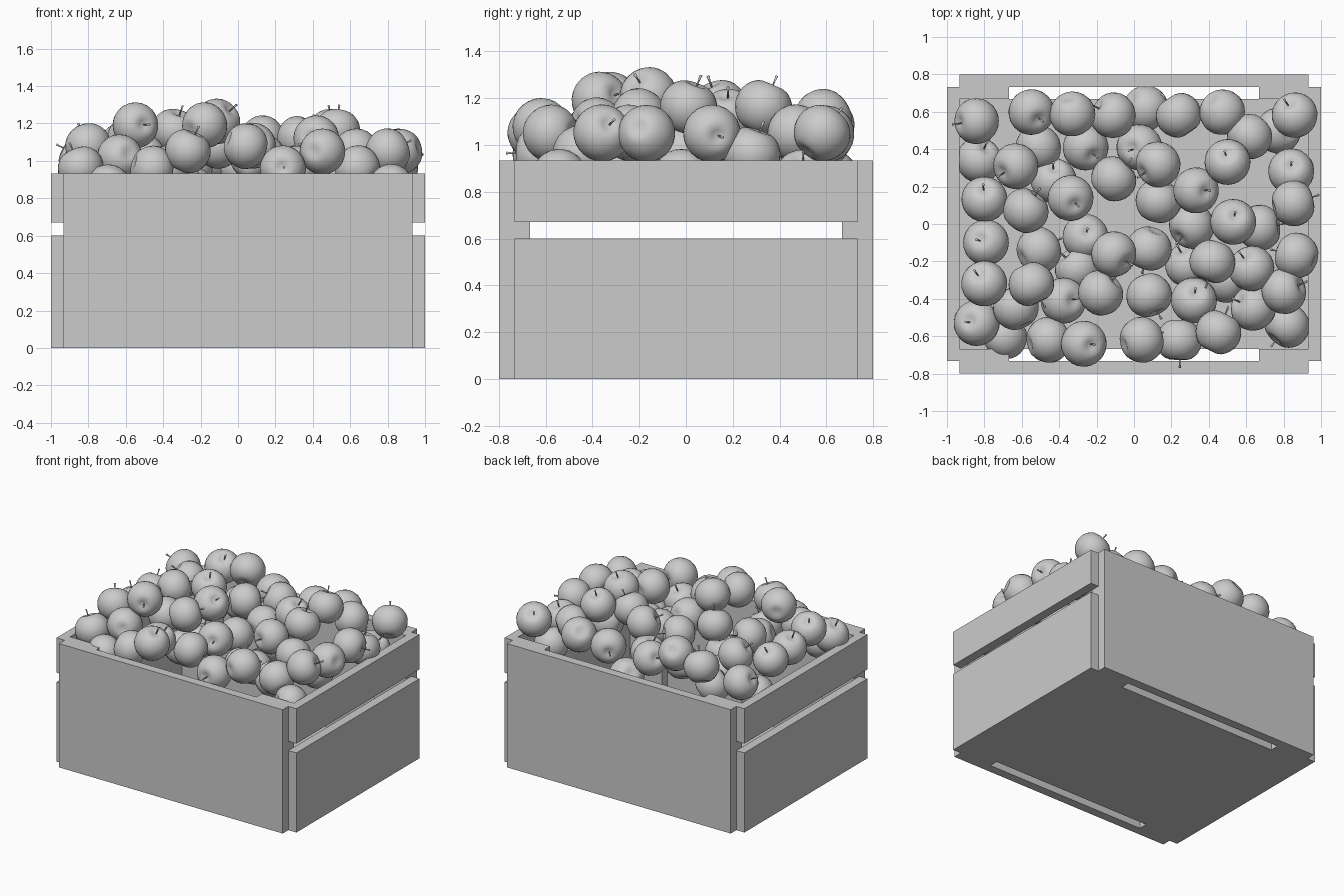
import bpy, bmesh, math, random
from mathutils import Euler, Matrix

if "Cube" in bpy.data.objects:
    bpy.data.objects.remove(bpy.data.objects["Cube"])

random.seed(7)


def box(name, x0, x1, y0, y1, z0, z1):
    bm = bmesh.new()
    bmesh.ops.create_cube(bm, size=1)
    bmesh.ops.scale(bm, vec=(x1 - x0, y1 - y0, z1 - z0), verts=bm.verts)
    bmesh.ops.translate(bm, vec=((x0 + x1) / 2, (y0 + y1) / 2, (z0 + z1) / 2), verts=bm.verts)
    me = bpy.data.meshes.new(name)
    bm.to_mesh(me)
    bm.free()
    bpy.context.collection.objects.link(bpy.data.objects.new(name, me))


def mirrored(name, axes, x, y, z):
    """Box given in the positive quadrant, repeated across the chosen axes."""
    for sx in ((1, -1) if 'x' in axes else (1,)):
        for sy in ((1, -1) if 'y' in axes else (1,)):
            xs, ys = sorted(v * sx for v in x), sorted(v * sy for v in y)
            box(name, *xs, *ys, *z)


# Crate: floor, long walls, slatted ends, inner corner posts
T = 0.933
box("crate_floor", -T, T, -0.667, 0.667, 0, 0.067)
mirrored("long_wall", 'y', (-T, T), (0.733, 0.8), (0, T))
mirrored("end_lower_board", 'x', (T, 1), (-0.733, 0.733), (0, 0.6))
mirrored("end_upper_board", 'x', (T, 1), (-0.733, 0.733), (0.67, T))
mirrored("corner_post", 'xy', (0.667, T), (0.667, 0.733), (0, T))


# Shared apple mesh: lathed profile with dimples, plus a short stem
def lathe(bm, profile, steps, lean=0.0):
    rings = []
    for r, z in profile:
        if r == 0:
            rings.append([bm.verts.new((lean * z, 0, z))])
        else:
            rings.append([bm.verts.new((r * math.cos(a) + lean * z, r * math.sin(a), z))
                          for a in (2 * math.pi * i / steps for i in range(steps))])
    for a, b in zip(rings, rings[1:]):
        for i in range(steps):
            j = (i + 1) % steps
            if len(a) == 1:
                bm.faces.new((a[0], b[j], b[i]))
            elif len(b) == 1:
                bm.faces.new((a[i], a[j], b[0]))
            else:
                bm.faces.new((a[i], a[j], b[j], b[i]))


bm = bmesh.new()
R = 0.123
profile = [(0, -0.098)]
for k in range(1, 16):
    t = math.pi * k / 16
    s, c = math.sin(t), -math.cos(t)
    dip = 0.026 * math.exp(-(s / 0.28) ** 2)
    profile.append((R * s * (1 + 0.04 * c), R * 0.96 * c - math.copysign(dip, c)))
profile.append((0, 0.09))
lathe(bm, profile, 24)
lathe(bm, [(0, 0.088), (0.004, 0.088), (0.004, 0.125), (0.007, 0.148), (0, 0.149)], 6, 0.08)
bmesh.ops.recalc_face_normals(bm, faces=bm.faces)
for f in bm.faces:
    f.smooth = True
apple = bpy.data.meshes.new("apple")
bm.to_mesh(apple)
bm.free()

# Apple rows from back to front, grouped by height: {z: [(x, y), ...]}
heap = {
    1.21: [(-.11, -.16)],
    1.19: [(-.55, -.32), (-.18, -.37)],
    1.16: [(.50, .33), (.53, .01), (-.34, .14)],
    1.12: [(.13, .32), (.33, .18), (.42, -.20), (-.58, .07), (-.33, .59)],
    1.08: [(.04, -.62), (-.55, .60), (-.63, .31), (-.80, -.32), (-.11, .24), (.08, -.38)],
    1.05: [(-.27, -.64), (.45, -.58), (.63, -.24), (.80, -.36), (.87, -.17),
           (.86, .58), (.62, .47), (.85, .11), (.47, .60)],
    1.02: [(-.84, .55), (-.80, .13), (-.79, -.10), (-.63, -.45), (-.51, -.14),
           (.24, .58), (.13, .12), (.08, -.13), (-.11, .58)],
    0.96: [(-.84, -.53), (.24, -.62), (-.46, -.62), (.64, -.45), (.84, .28),
           (-.26, .41), (.03, .41), (-.38, -.41), (.31, -.01), (.32, -.41)],
    0.86: [(.82, -.54), (-.69, -.60), (-.83, .34), (-.51, .41), (.06, .62), (.77, .50),
           (-.43, .23), (.67, -.02), (-.26, -.07), (.29, -.22), (.50, -.30), (-.30, -.24)],
}
# Spread spots with the stem leaning anywhere on the upper half
n = 0
for z, spots in heap.items():
    for x, y in spots:
        n += 1
        ob = bpy.data.objects.new(f"apple_{n:02d}", apple)
        ob.location = (x, y, z)
        ob.rotation_euler = (random.uniform(0.3, 2.2), 0, random.uniform(0, 2 * math.pi))
        bpy.context.collection.objects.link(ob)
